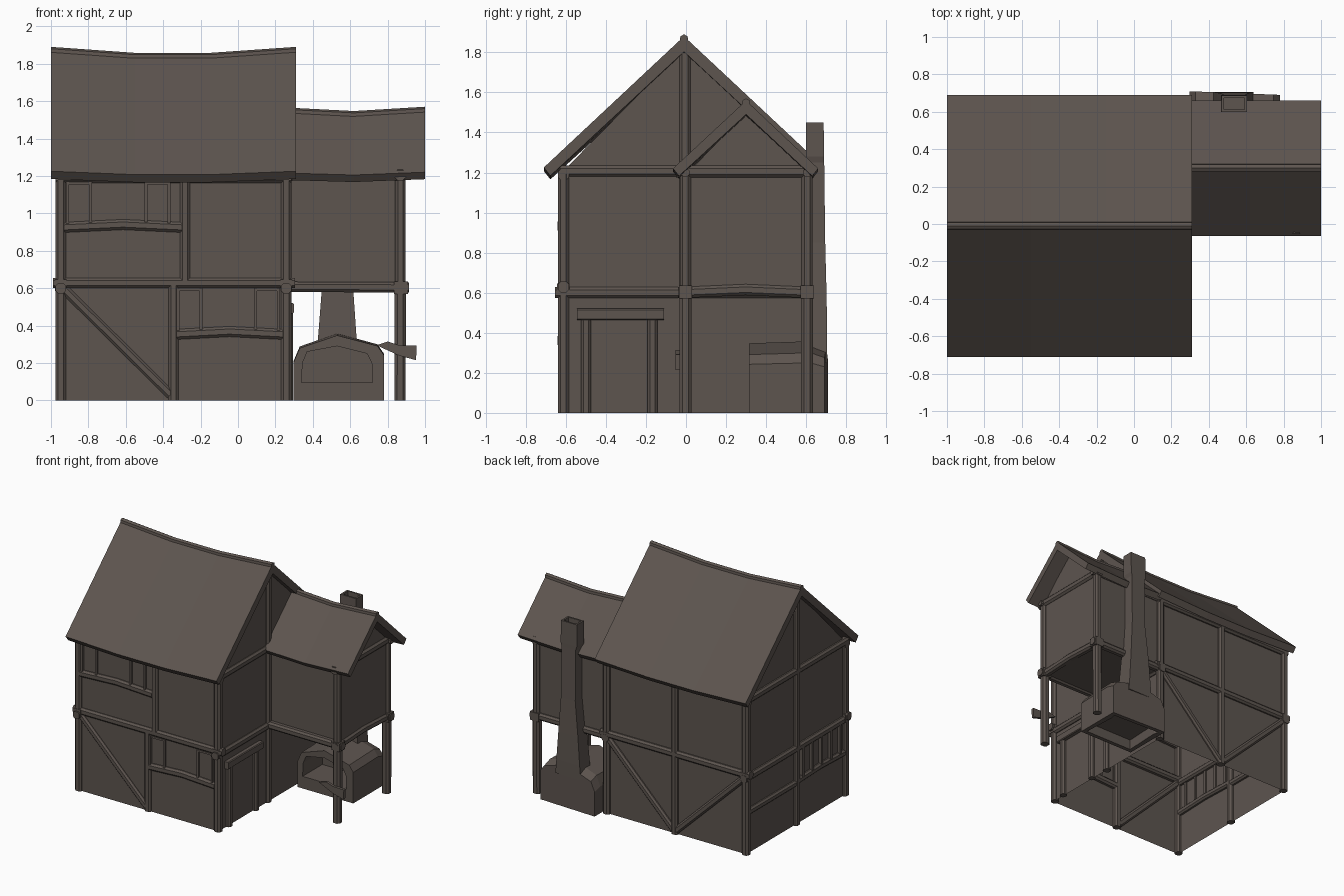
import bpy, bmesh
from mathutils import Vector as V

if "Cube" in bpy.data.objects:
    bpy.data.objects.remove(bpy.data.objects["Cube"])

mat = bpy.data.materials.new("weathered_brown")
mat.diffuse_color = (0.11, 0.09, 0.078, 1)
mat.use_nodes = True
mat.node_tree.nodes["Principled BSDF"].inputs["Base Color"].default_value = mat.diffuse_color


def loft(name, rings, caps=True):
    """Skin closed rings of points into one mesh."""
    bm = bmesh.new()
    rs = [[bm.verts.new(p) for p in r] for r in rings]
    n = len(rs[0])
    for a, b in zip(rs, rs[1:]):
        for i in range(n):
            bm.faces.new((a[i], a[(i + 1) % n], b[(i + 1) % n], b[i]))
    if caps:
        bm.faces.new(rs[0])
        bm.faces.new(rs[-1])
    bmesh.ops.recalc_face_normals(bm, faces=bm.faces)
    me = bpy.data.meshes.new(name)
    bm.to_mesh(me)
    bm.free()
    me.materials.append(mat)
    ob = bpy.data.objects.new(name, me)
    bpy.context.collection.objects.link(ob)
    return ob


def beam(name, p, q, w=0.055, bow=0.0, cut=0.25):
    """Chamfered timber from p to q, optionally bowed upwards."""
    p, q = V(p), V(q)
    d = (q - p).normalized()
    ref = V((0, 0, 1)) if abs(d.z) < 0.9 else V((0, 1, 0))
    s = d.cross(ref).normalized()
    u = s.cross(d)
    h, k = w / 2, w / 2 - w * cut
    sec = [(h, -k), (h, k), (k, h), (-k, h), (-h, k), (-h, -k), (-k, -h), (k, -h)]
    rings = [[p.lerp(q, t) + V((0, 0, b)) + s * x + u * y for x, y in sec]
             for t, b in ((0, 0), (0.5, bow), (1, 0))]
    return loft(name, rings)


def box(name, x0, x1, y0, y1, z0, z1):
    return loft(name, [[(x0, y0, z), (x1, y0, z), (x1, y1, z), (x0, y1, z)] for z in (z0, z1)])


def roof(name, stations, y0, ym, y1, ze, zr, t):
    """Sagging two-slope slab plus ridge cap; stations are (x, sag at ridge, sag at eave)."""
    rings = [[(x, y0, ze - b), (x, ym, zr - a), (x, y1, ze - b),
              (x, y1 - t * 0.6, ze - t * 0.75 - b), (x, ym, zr - t * 1.4 - a),
              (x, y0 + t * 0.6, ze - t * 0.75 - b)] for x, a, b in stations]
    loft(name, rings)
    loft(name + "_ridge_cap",
         [[(x, ym - 0.022, zr - 0.03 - a), (x, ym - 0.018, zr - a), (x, ym, zr + 0.01 - a),
           (x, ym + 0.018, zr - a), (x, ym + 0.022, zr - 0.03 - a)] for x, a, _ in stations])


# Walls: gabled shells, the main one open underneath
def shell(name, x0, x1, y0, y1, zb, ze, ym, zr):
    return loft(name, [[(x, y0, zb), (x, y0, ze), (x, ym, zr), (x, y1, ze), (x, y1, zb)]
                       for x in (x0, x1)])


house = shell("house_walls", -0.95, 0.265, -0.62, 0.61, 0.0, 1.2, -0.01, 1.82)
bm = bmesh.new()
bm.from_mesh(house.data)
bmesh.ops.delete(bm, geom=[f for f in bm.faces if f.normal.z < -0.9], context='FACES_ONLY')
bm.to_mesh(house.data)
bm.free()
shell("wing_walls", 0.25, 0.88, 0.01, 0.61, 0.59, 1.2, 0.3, 1.5)

# Roofs
roof("house_roof", [(-1, 0, 0), (-0.55, 0.032, 0.018), (-0.15, 0.032, 0.018), (0.31, 0, 0)],
     -0.71, -0.01, 0.69, 1.225, 1.88, 0.055)
roof("wing_roof", [(0.27, 0, 0), (0.62, 0.018, 0.01), (1.0, -0.005, -0.005)],
     -0.065, 0.3, 0.66, 1.215, 1.555, 0.05)

# Main posts
XL, XR, YF, YB = -0.948, 0.258, -0.612, 0.607
for x in (XL, XR):
    for y in (YF, YB):
        beam("corner_post", (x, y, 0), (x, y, 1.21))
    beam("gable_post", (x, -0.005, 0), (x, -0.005, 1.8))
beam("front_lower_post", (-0.345, YF, 0), (-0.345, YF, 0.62))
beam("front_upper_post", (-0.283, YF, 0.62), (-0.283, YF, 1.2))
beam("back_middle_post", (-0.335, YB, 0), (-0.335, YB, 1.2))

# Horizontal beams around the main house
for y in (YF, YB):
    beam("floor_beam", (-0.99, y, 0.628), (0.305, y, 0.628))
    beam("eave_beam", (-0.975, y, 1.19), (0.285, y, 1.19))
for x in (XL, XR):
    beam("side_floor_beam", (x, -0.655, 0.6), (x, 0.64, 0.6))
    beam("side_tie_beam", (x, -0.63, 1.207), (x, 0.63, 1.207))
for x in (XL, XR):
    for y in (YF, YB):
        box("beam_joint", x - 0.031, x + 0.031, y - 0.031, y + 0.031, 0.585, 0.645)

# Diagonal braces
beam("front_brace", (-0.925, YF, 0.59), (-0.36, YF, 0.03), 0.05)
beam("back_brace", (0.24, YB, 0.59), (-0.32, YB, 0.03), 0.05)
beam("back_brace", (-0.93, YB, 0.59), (-0.35, YB, 0.03), 0.05)

# Front windows: bowed sill and two framed openings each
for x0, x1, sill, top, wins in ((-0.93, -0.3, 0.925, 1.17, (-0.85, -0.43)),
                                (-0.33, 0.24, 0.353, 0.6, (-0.26, 0.155))):
    beam("window_sill", (x0, YF - 0.002, sill), (x1, YF - 0.002, sill), 0.055, 0.015)
    for c in wins:
        for s in (-0.062, 0.062):
            box("window_jamb", c + s - 0.008, c + s + 0.008, -0.636, -0.61, sill + 0.02, top)
        box("window_head", c - 0.062, c + 0.062, -0.632, -0.61, top - 0.015, top)

# Left side window with bars, and rail beside it
beam("side_window_sill", (XL, -0.6, 0.34), (XL, 0, 0.34), 0.05, 0.01)
beam("side_rail", (XL, 0, 0.33), (XL, 0.6, 0.33), 0.05)
for i in range(5):
    y = -0.53 + i * 0.115
    box("window_bar", -0.972, -0.94, y - 0.011, y + 0.011, 0.35, 0.59)

# Door frame on the right wall
for y in (-0.5, -0.168):
    beam("door_post", (0.268, y, 0), (0.268, y, 0.47), 0.05)
beam("door_lintel", (0.27, -0.545, 0.492), (0.27, -0.11, 0.492), 0.057, 0, 0.1)

# Wing timbers
WX, WF, WB = 0.868, -0.003, 0.605
for y in (WF, WB):
    beam("wing_lower_post", (0.866, y, 0), (WX, y, 0.62), 0.06)
    beam("wing_upper_post", (WX, y, 0.62), (WX, y, 1.21))
    beam("wing_floor_beam", (0.26, y, 0.607), (0.915, y, 0.604))
    beam("wing_eave_beam", (0.26, y, 1.195), (0.915, y, 1.2), 0.04)
    box("wing_joint", WX - 0.033, WX + 0.04, y - 0.033, y + 0.033, 0.57, 0.635)
beam("wing_end_beam", (WX, -0.04, 0.6), (WX, 0.635, 0.6), 0.055, 0.015)
beam("wing_tie_beam", (WX, -0.05, 1.205), (WX, 0.64, 1.205), 0.058)

# Hanging board across the front wing post
sign = [(0.74, 0.295), (0.8, 0.315), (0.86, 0.295), (0.955, 0.292), (0.952, 0.215), (0.86, 0.24)]
loft("post_board", [[(x, y, z) for x, z in sign] for y in (-0.052, -0.03)])

# Oven: body with recessed mouth and hollow underside
body = [(.297, 0), (.297, .21), (.33, .288), (.53, .358), (.745, .3), (.78, .25), (.78, 0)]
mouth = [(.34, .095), (.345, .2), (.37, .26), (.53, .29), (.69, .25), (.715, .2), (.72, .095)]
oven = loft("oven_body", [[(x, y + (0.54 - x) * 0.04 * (y > 0.6), z * k) for x, z in pts]
                          for pts, y, k in ((body, 0.7, 0.92), (body, 0.63, 1), (body, 0.315, 0.97),
                                            (mouth, 0.315, 1), (mouth, 0.56, 1))])
bm = bmesh.new()
bm.from_mesh(oven.data)
low = [f for f in bm.faces if f.normal.z < -0.9 and f.calc_center_median().z < 0.01]
bmesh.ops.dissolve_faces(bm, faces=low)
low = [f for f in bm.faces if f.normal.z < -0.9 and f.calc_center_median().z < 0.01]
bmesh.ops.inset_region(bm, faces=low, thickness=0.045, depth=0)
ext = bmesh.ops.extrude_discrete_faces(bm, faces=low)
bmesh.ops.translate(bm, vec=(0, 0, 0.08), verts=ext["faces"][0].verts)
bm.to_mesh(oven.data)
bm.free()

# Tapered hollow chimney
flue = [(.25, .42, .64, .575, .705), (.36, .43, .632, .58, .705), (.58, .447, .617, .59, .702),
        (.85, .475, .6, .598, .695), (1.25, .475, .597, .6, .69), (1.28, .465, .605, .598, .69),
        (1.45, .467, .605, .6, .687), (1.45, .482, .59, .613, .674), (1.38, .482, .59, .613, .674)]
loft("chimney", [[(x0, y0, z), (x1, y0, z), (x1, y1, z), (x0, y1, z)] for z, x0, x1, y0, y1 in flue])
